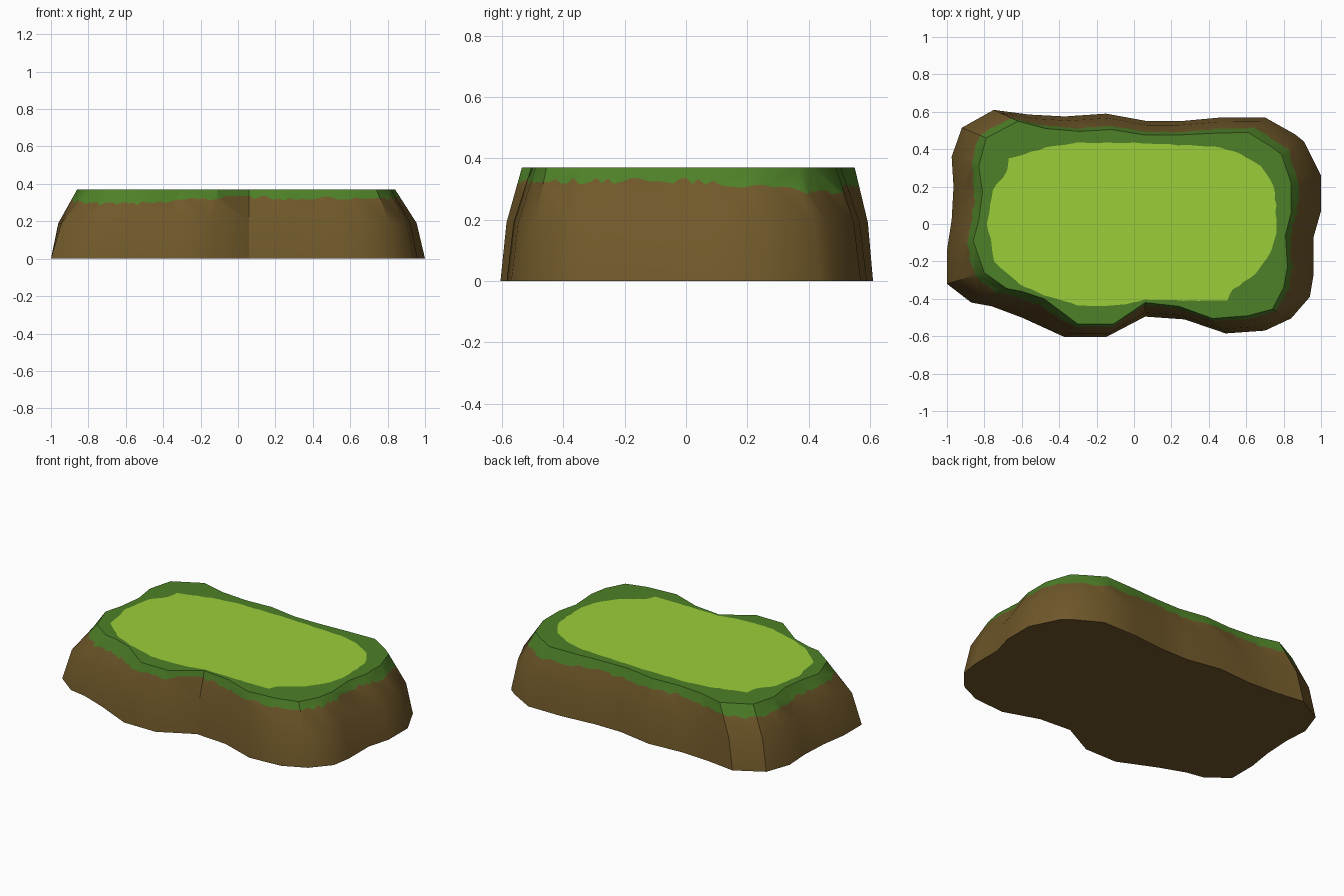
import bpy, bmesh, math, random
from mathutils import Vector

if "Cube" in bpy.data.objects:
    bpy.data.objects.remove(bpy.data.objects["Cube"])

random.seed(4)
TOP, MID, SUB = 0.37, 0.19, 6


def material(name, rgb):
    m = bpy.data.materials.new(name)
    m.diffuse_color = (*rgb, 1)
    m.use_nodes = True
    m.node_tree.nodes["Principled BSDF"].inputs["Base Color"].default_value = m.diffuse_color
    return m


MATS = [material("earth brown", (0.162, 0.098, 0.023)),
        material("dark grass", (0.076, 0.216, 0.021)),
        material("light grass", (0.33, 0.61, 0.042))]

# Outlines, counter-clockwise from the right end
BASE = [(1, .26), (.91, .44), (.86, .48), (.70, .57), (.47, .57), (.25, .55), (.07, .55),
        (-.15, .59), (-.37, .575), (-.56, .585), (-.75, .61), (-.92, .515), (-.975, .36),
        (-.965, .2), (-.975, .02), (-1, -.14), (-1, -.32), (-.87, -.42), (-.76, -.44),
        (-.6, -.5), (-.37, -.605), (-.15, -.605), (.06, -.495), (.27, -.51), (.49, -.585),
        (.70, -.57), (.84, -.505), (.94, -.39), (.96, -.27), (.96, -.07), (1, .07)]
RIM = [(.84, .22), (.79, .37), (.74, .41), (.61, .49), (.42, .485), (.22, .475), (.06, .475),
       (-.12, .505), (-.29, .495), (-.47, .51), (-.62, .55), (-.79, .46), (-.83, .31),
       (-.81, .17), (-.83, .02), (-.86, -.09), (-.80, -.26), (-.68, -.345), (-.6, -.36),
       (-.48, -.40), (-.30, -.535), (-.11, -.535), (.06, -.42), (.24, -.44), (.42, -.505),
       (.61, -.49), (.74, -.455), (.80, -.34), (.82, -.23), (.81, -.06), (.84, .06)]
PATCH = [(.76, .1), (.75, .2), (.68, .31), (.57, .38), (.43, .415), (0, .435), (-.3, .435),
         (-.47, .41), (-.67, .35), (-.68, .28), (-.76, .18), (-.785, 0), (-.75, -.2),
         (-.62, -.32), (-.48, -.38), (-.3, -.435), (-.2, -.44), (-.04, -.43), (.06, -.405),
         (.15, -.41), (.5, -.41), (.53, -.35), (.65, -.27), (.72, -.18), (.76, -.05)]
# How far the grass hangs down, every 30 degrees round the mound
HANG = [.045, .085, .055, .06, .055, .075, .06, .08, .06, .04, .05, .045]


def hang(p):
    a = math.degrees(math.atan2(p.y, p.x)) % 360 / 30
    i, f = int(a) % 12, a % 1
    return HANG[i] * (1 - f) + HANG[(i + 1) % 12] * f + random.uniform(-.012, .009)


bm = bmesh.new()
n = len(BASE)
base = [bm.verts.new((x, y, 0)) for x, y in BASE]
mid = [bm.verts.new((*Vector(b).lerp(Vector(t), .28), MID)) for b, t in zip(BASE, RIM)]

# Rim corners and the ragged grass edge just below them
rim, fringe = [], []
for i in range(n):
    j = (i + 1) % n
    for k in range(SUB):
        f = k / SUB
        t = Vector((*RIM[i], TOP)).lerp(Vector((*RIM[j], TOP)), f)
        m = mid[i].co.lerp(mid[j].co, f)
        fringe.append(bm.verts.new(t.lerp(m, hang(t) / (TOP - MID))))
    rim.append(bm.verts.new((*RIM[i], TOP)))

# Earth walls, grass lip and underside
for i in range(n):
    j = (i + 1) % n
    edge = [fringe[(i * SUB + k) % len(fringe)] for k in range(SUB + 1)]
    bm.faces.new((base[i], base[j], mid[j], mid[i]))
    bm.faces.new([mid[i], mid[j]] + edge[::-1])
    bm.faces.new(edge + [rim[j], rim[i]]).material_index = 1
bm.faces.new(base[::-1])

# Light grass patch with a slightly uneven border, set into the flat top
patch = []
for i, p in enumerate(PATCH):
    a, b = Vector(p), Vector(PATCH[(i + 1) % len(PATCH)])
    steps = max(1, round((b - a).length / .04))
    for k in range(steps):
        q = a.lerp(b, k / steps) * (1 + random.uniform(-.008, .004))
        patch.append(bm.verts.new((q.x, q.y, TOP)))
light = bm.faces.new(patch)
light.material_index = 2

# Dark grass border between patch and rim
loops = list(light.edges) + [bm.edges.get((rim[i], rim[(i + 1) % n])) for i in range(n)]
filled = bmesh.ops.triangle_fill(bm, edges=loops, use_beauty=True, normal=(0, 0, 1))
for f in filled["geom"]:
    if isinstance(f, bmesh.types.BMFace):
        f.material_index = 1
bmesh.ops.recalc_face_normals(bm, faces=bm.faces)

mesh = bpy.data.meshes.new("grassy_mound")
bm.to_mesh(mesh)
bm.free()
for m in MATS:
    mesh.materials.append(m)
mound = bpy.data.objects.new("grassy_mound", mesh)
bpy.context.collection.objects.link(mound)
bpy.context.view_layer.objects.active = mound
mound.select_set(True)
bpy.ops.object.shade_smooth_by_angle(angle=math.radians(32))
